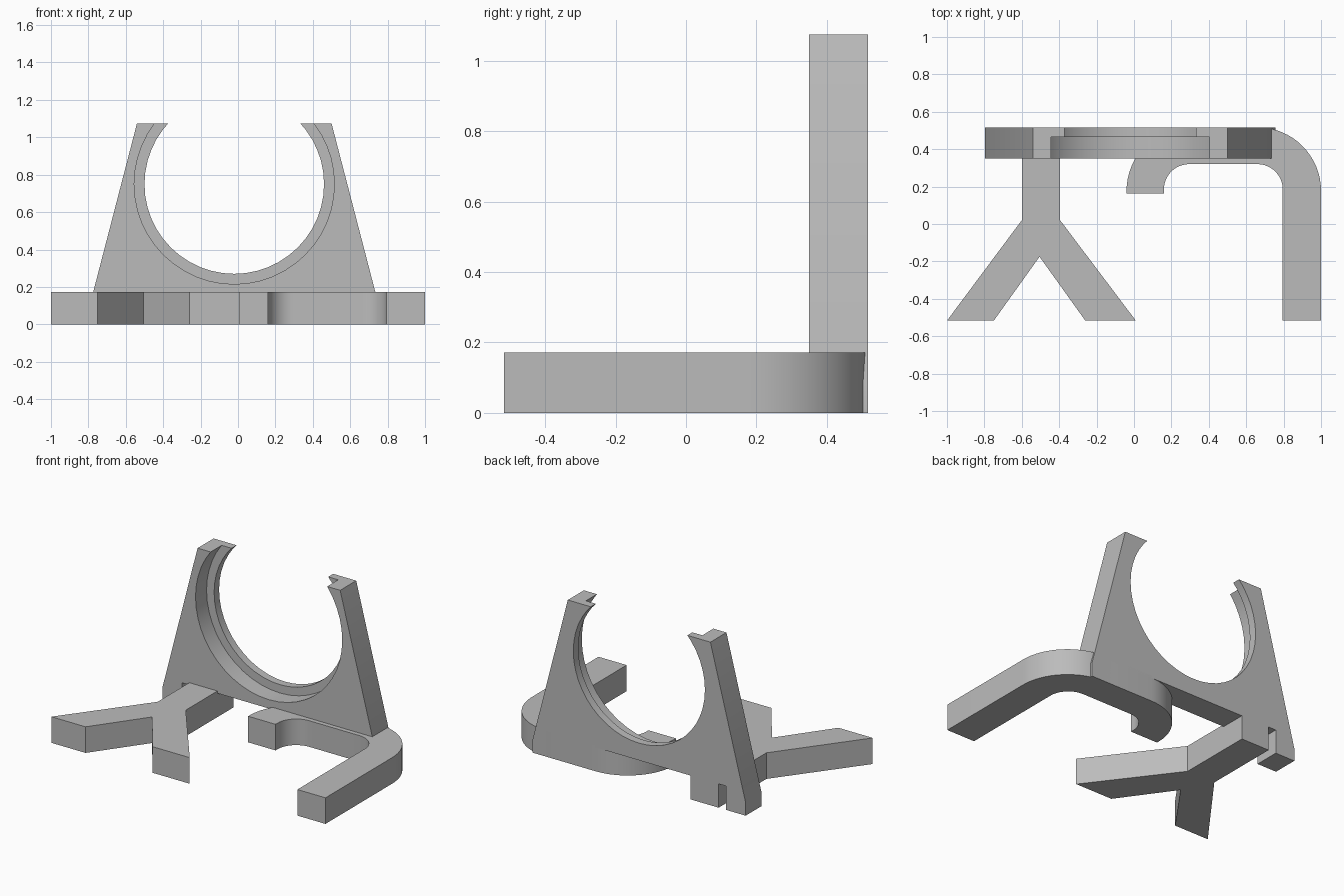
import bpy, bmesh
from math import sin, cos, pi, radians
from mathutils import Vector

if "Cube" in bpy.data.objects:
    bpy.data.objects.remove(bpy.data.objects["Cube"], do_unlink=True)

GREY = (0.5, 0.5, 0.5, 1)
mat = bpy.data.materials.new("plain grey")
mat.use_nodes = True
mat.diffuse_color = GREY
mat.node_tree.nodes["Principled BSDF"].inputs["Base Color"].default_value = GREY

FRONT, BACK = -0.517, 0.517      # depth limits
PLATE_FRONT, STEP = 0.35, 0.465  # plate face and inner lip
ARM_TOP, PLATE_BOTTOM = 0.172, 0.157
CX, CZ = -0.02, 0.75             # centre of the round opening


def finish(ob):
    ob.data.materials.clear()
    ob.data.materials.append(mat)
    bpy.ops.object.select_all(action='DESELECT')
    ob.select_set(True)
    bpy.context.view_layer.objects.active = ob
    bpy.ops.object.shade_smooth_by_angle(angle=radians(30))


def prism(name, points, offset):
    """Extrude a closed outline of 3D points along an offset."""
    bm = bmesh.new()
    face = bm.faces.new([bm.verts.new(p) for p in points])
    grown = bmesh.ops.extrude_face_region(bm, geom=[face])
    moved = [v for v in grown["geom"] if isinstance(v, bmesh.types.BMVert)]
    bmesh.ops.translate(bm, vec=Vector(offset), verts=moved)
    bmesh.ops.recalc_face_normals(bm, faces=bm.faces)
    mesh = bpy.data.meshes.new(name)
    bm.to_mesh(mesh)
    bm.free()
    ob = bpy.data.objects.new(name, mesh)
    bpy.context.collection.objects.link(ob)
    return ob


def arc(x, y, r, start, end, n=16):
    steps = [radians(start + (end - start) * i / n) for i in range(n + 1)]
    return [(x + r * cos(a), y + r * sin(a)) for a in steps]


def cut_hole(ob, radius, y0, y1):
    ring = [(x, y0, z) for x, z in arc(CX, CZ, radius, 0, 360, 48)[:-1]]
    cutter = prism("hole_cutter", ring, (0, y1 - y0, 0))
    cutter.hide_render = True
    mod = ob.modifiers.new("hole", 'BOOLEAN')
    mod.operation = 'DIFFERENCE'
    mod.solver = 'EXACT'
    mod.object = cutter
    bpy.context.view_layer.objects.active = ob
    bpy.ops.object.modifier_apply(modifier=mod.name)
    bpy.data.objects.remove(cutter, do_unlink=True)


# Tapered upright plate with a short foot at each side
half = [(0.635, PLATE_BOTTOM), (0.635, 0), (0.777, 0), (0.777, 0.085), (0.52, 1.075)]
outline = half + [(-x, z) for x, z in reversed(half)]
plate = prism("holder_plate", [(x + CX, PLATE_FRONT, z) for x, z in outline],
              (0, BACK - PLATE_FRONT, 0))

# Round opening, wider at the front to leave a thin lip behind
cut_hole(plate, 0.48, 0.2, 0.7)
cut_hole(plate, 0.535, 0.2, STEP)
finish(plate)

# Forked foot
fork = [(-0.6, BACK), (-0.6, 0.02), (-1, FRONT), (-0.75, FRONT), (-0.505, -0.175),
        (-0.26, FRONT), (0.01, FRONT), (-0.395, 0.02), (-0.395, BACK)]
finish(prism("forked_foot", [(x, y, 0) for x, y in fork], (0, 0, ARM_TOP)))

# Hooked foot with rounded corners
hook = [(-0.04, 0.163)] + arc(0.3, 0.177, 0.34, 180, 90)
hook += arc(0.66, 0.177, 0.34, 90, 0) + [(1, FRONT), (0.795, FRONT)]
hook += arc(0.66, 0.185, 0.135, 0, 90) + arc(0.295, 0.185, 0.135, 90, 180)
hook += [(0.16, 0.163)]
finish(prism("hooked_foot", [(x, y, 0) for x, y in hook], (0, 0, ARM_TOP)))
